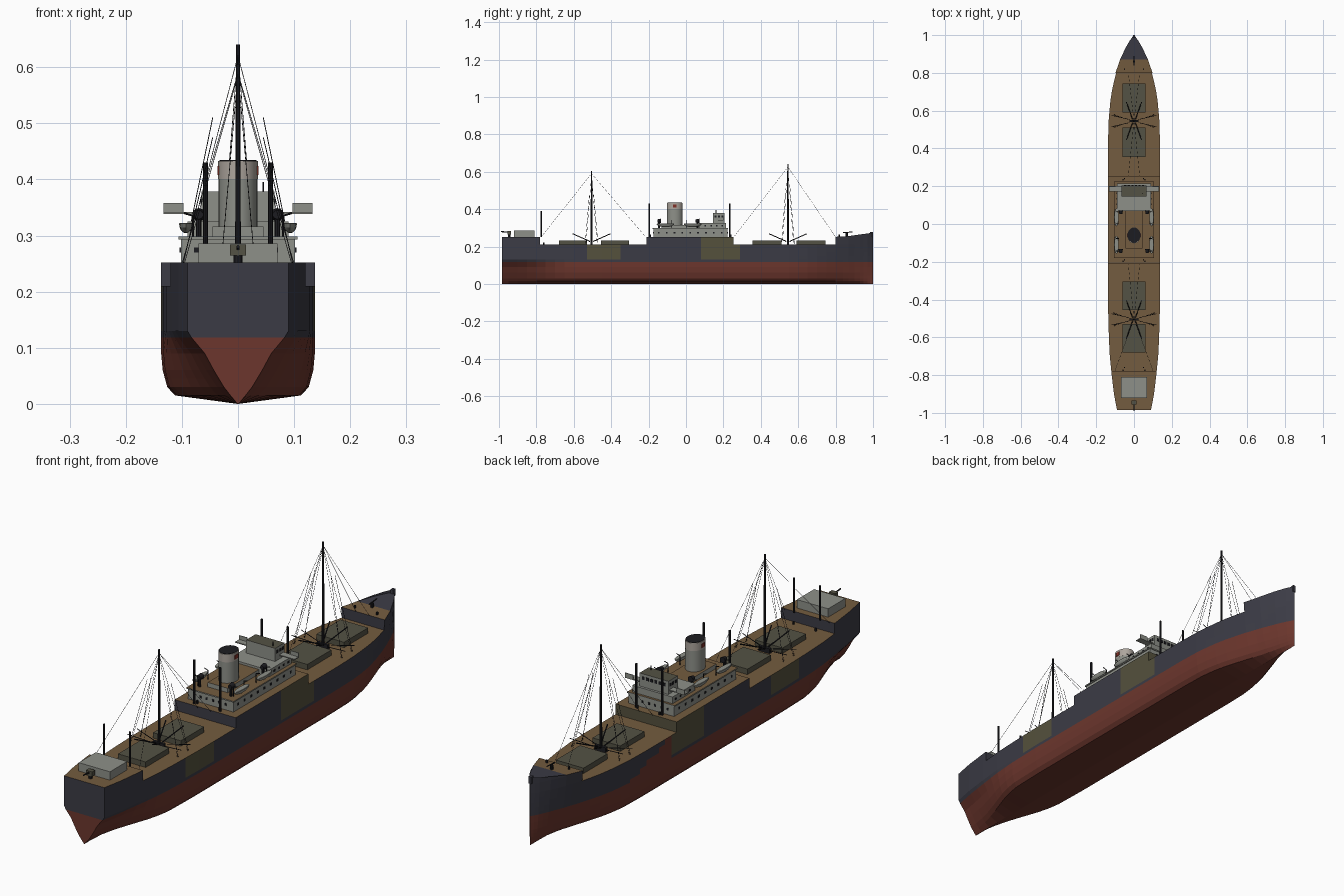
import bpy, bmesh, math
from mathutils import Vector

if "Cube" in bpy.data.objects:
    bpy.data.objects.remove(bpy.data.objects["Cube"])

COLOURS = {
    "slate": (.044, .044, .06), "red_lead": (.15, .037, .026), "deck_brown": (.175, .107, .05),
    "house_grey": (.27, .28, .25), "hatch_drab": (.088, .084, .058), "olive": (.09, .082, .046),
    "black": (.012, .012, .015), "funnel_cream": (.42, .38, .34), "signal_red": (.22, .03, .02),
}
MATS = {}
for n, c in COLOURS.items():
    MATS[n] = bpy.data.materials.new(n)
    MATS[n].diffuse_color = (*c, 1)


def finish(bm, name, *mats):
    bmesh.ops.recalc_face_normals(bm, faces=bm.faces)
    me = bpy.data.meshes.new(name)
    bm.to_mesh(me)
    bm.free()
    for m in mats:
        me.materials.append(MATS[m])
    ob = bpy.data.objects.new(name, me)
    bpy.context.collection.objects.link(ob)
    return ob


def box(name, x, y, z, mat, top=None):
    """Box from (min, max) ranges, with an optional colour for its top."""
    bm = bmesh.new()
    bmesh.ops.create_cube(bm, size=1)
    for v in bm.verts:
        v.co = [r[0] if c < 0 else r[1] for c, r in zip(v.co, (x, y, z))]
    bm.normal_update()
    for f in bm.faces:
        f.material_index = int(f.normal.z > .9)
    return finish(bm, name, mat, top or mat)


def rod(name, a, b, r, mat="black", sides=6, r2=None):
    a, b = Vector(a), Vector(b)
    bm = bmesh.new()
    bmesh.ops.create_cone(bm, cap_ends=True, segments=sides, radius1=r,
                          radius2=r if r2 is None else r2, depth=(b - a).length)
    bm.transform((b - a).to_track_quat('Z', 'Y').to_matrix().to_4x4())
    bmesh.ops.translate(bm, vec=(a + b) / 2, verts=bm.verts)
    for f in bm.faces:
        f.smooth = len(f.verts) == 4 and sides > 8
    return finish(bm, name, mat)


def interp(table, t):
    for (t0, v0), (t1, v1) in zip(table, table[1:]):
        if t <= t1:
            return v0 + (v1 - v0) * max(0, (t - t0) / (t1 - t0))
    return table[-1][1]


# Hull form: plan outline, and width ratio by height at stern, middle and bow
PLAN = [(-.985, .09), (-.9, .106), (-.8, .118), (-.7, .128), (-.6, .133), (-.45, .137), (.45, .137),
        (.55, .134), (.65, .126), (.72, .117), (.8, .098), (.87, .074), (.93, .046), (.97, .023), (1, .001)]
STERN = [(0, .01), (.015, .15), (.03, .28), (.06, .48), (.09, .66), (.115, .9), (.13, 1)]
MIDDLE = [(0, .01), (.015, .82), (.03, .92), (.06, .98), (.09, 1)]
BOW = [(0, .01), (.015, .28), (.03, .42), (.06, .58), (.12, .76), (.21, .94), (.25, 1)]
ROWS = [0, .015, .03, .045, .06, .09, .118, .13, .15, .17, .19, .21]
STATIONS = sorted({-.985, -.95, -.9, -.85, -.8, -.75, -.7, -.65, -.6, -.53, -.45, -.35, -.21, -.1, .08, .2, .29,
                   .33, .37, .41, .45, .49, .55, .6, .65, .7, .75, .8, .84, .87, .9, .93, .95, .97, .985, 1})


def half_width(y, z):
    end, t = (STERN, (y + .985) / .4) if y < 0 else (BOW, (1 - y) / .45)
    t = min(1, max(0, t))
    t = t * t * (3 - 2 * t)
    return interp(PLAN, y) * (interp(end, z) * (1 - t) + interp(MIDDLE, z) * t)


def loft(name, ys, rows, colour):
    """Closed hull section; rows(y) gives the heights, colour(centre, normal) the paint."""
    bm = bmesh.new()
    rings = []
    for y in ys:
        zs = rows(y)
        pts = [(half_width(y, z), y, z) for z in zs]
        rings.append([bm.verts.new(p) for p in pts] + [bm.verts.new((-x, y, z)) for x, y, z in reversed(pts)])
    n = len(rings[0])
    for a, b in zip(rings, rings[1:]):
        for i in range(n):
            bm.faces.new((a[i], a[(i + 1) % n], b[(i + 1) % n], b[i]))
    bm.faces.new(rings[0])
    bm.faces.new(rings[-1])
    if len(rows(0)) > 3:  # stern plate split at the waterline
        bmesh.ops.bisect_plane(bm, geom=bm.verts[:] + bm.edges[:] + bm.faces[:],
                               plane_co=(0, 0, .118), plane_no=(0, 0, 1))
    bmesh.ops.recalc_face_normals(bm, faces=bm.faces)
    paints = ["slate", "red_lead", "deck_brown", "olive"]
    for f in bm.faces:
        f.material_index = paints.index(colour(f.calc_center_median(), f.normal))
    return finish(bm, name, *paints)


def paint(c, n):
    if n.z > .9:
        return "deck_brown" if c.y < .87 else "slate"
    if c.z < .118:
        return "red_lead"
    if c.z > .13 and (-.53 < c.y < -.35 or .08 < c.y < .29):
        return "olive"
    # worn triangle of bottom paint on the port side
    if c.x < -.05 and .29 < c.y < .56 and c.z < .21 - (c.y - .29) * .33:
        return "red_lead"
    return "slate"


loft("hull", STATIONS, lambda y: ROWS, paint)
for name, y0, y1 in (("poop", -.985, -.78), ("bridge_deck", -.21, .255), ("forecastle", .8, 1)):
    ys = [y0] + [y for y in STATIONS if y0 < y < y1] + [y1]
    loft(name, ys, lambda y: [.21, .252 + max(0, y - .8) * .05], paint)
for s in (-1, 1):  # bow bulwark
    for a, b in ((.87, .93), (.93, .97), (.97, .998)):
        bm = bmesh.new()
        bm.faces.new([bm.verts.new((s * interp(PLAN, y), y, z)) for y, z in
                      ((a, .25), (b, .25), (b, .256 + (b - .87) * .14), (a, .256 + (a - .87) * .14))])
        finish(bm, "bow_bulwark", "slate")
box("stem_head", (-.006, .006), (.985, 1), (.25, .278), "slate")

# Cargo hatches
for y0, y1 in ((.59, .745), (.355, .51), (-.455, -.305), (-.68, -.53)):
    box("hatch", (-.062, .062), (y0, y1), (.205, .232), "hatch_drab")

# Midship houses and bridge
box("main_house", (-.102, .102), (-.175, .222), (.25, .296), "house_grey", "deck_brown")
box("boat_deck_edge", (-.106, .106), (-.18, .225), (.293, .298), "house_grey", "deck_brown")
box("engine_casing", (-.045, .045), (-.13, .07), (.296, .316), "house_grey", "deck_brown")
box("bridge_house", (-.09, .09), (.07, .215), (.296, .325), "house_grey")
box("wheelhouse", (-.065, .065), (.145, .205), (.32, .378), "house_grey", "hatch_drab")
box("bridge_wing", (-.133, .133), (.172, .2), (.338, .342), "house_grey")
for s in (-1, 1):
    box("wing_screen", (s * .115 - .018, s * .115 + .018), (.197, .2), (.34, .358), "house_grey")
    for i in range(9):
        y = -.15 + i * .042
        box("porthole", (s * .102 - .002, s * .102 + .002), (y, y + .009), (.27, .279), "black")
    for y in (.1, .13, .16, .19):
        box("bridge_port", (s * .09 - .002, s * .09 + .002), (y, y + .008), (.307, .315), "black")
    for y in (.153, .172, .19):
        box("wheelhouse_window", (s * .065 - .002, s * .065 + .002), (y, y + .01), (.355, .367), "black")
for i in range(6):
    x = -.052 + i * .0188
    box("front_window", (x, x + .011), (.203, .207), (.355, .367), "black")
    box("front_port", (x * 1.5, x * 1.5 + .008), (.22, .224), (.27, .279), "black")
    box("aft_port", (x * 1.5, x * 1.5 + .008), (-.177, -.173), (.27, .279), "black")
rod("signal_mast", (.045, .16, .37), (.045, .16, .395), .002)

# Funnel
rod("funnel", (0, 0, 0), (0, 0, .105), .035, "house_grey", 24).location = (0, -.06, .296)
rod("funnel_band", (0, 0, 0), (0, 0, .032), .0352, "funnel_cream", 24).location = (0, -.06, .401)
rod("funnel_mouth", (0, 0, 0), (0, 0, .002), .033, "black", 24).location = (0, -.06, .4325)
for n in ("funnel", "funnel_band", "funnel_mouth"):
    bpy.data.objects[n].scale = (1, 1.2, 1)
for s in (-1, 1):
    box("funnel_patch", (s * .0345 - .002, s * .0345 + .002), (-.07, -.05), (.408, .424), "signal_red")

# Lifeboats: flattened spheres cut at the gunwale, with davits
for s in (-1, 1):
    for y in (.035, -.11):
        bm = bmesh.new()
        bmesh.ops.create_uvsphere(bm, u_segments=12, v_segments=8, radius=1)
        for v in bm.verts:
            v.co = (v.co.x * .012 + s * .093, v.co.y * .048 + y, min(v.co.z, .1) * .017 + .321)
        finish(bm, "lifeboat", "house_grey")
        for d in (-.033, .033):
            rod("davit", (s * .08, y + d, .296), (s * .08, y + d, .335), .0018)
            rod("davit_arm", (s * .08, y + d, .335), (s * .096, y + d, .34), .0018)
    # Cowl ventilators
    for y in (-.145, .06):
        rod("vent_stalk", (s * .07, y, .296), (s * .07, y, .335), .005, sides=8)
        rod("vent_cowl", (s * .07, y - .008, .337), (s * .07, y + .012, .337), .008, sides=10, r2=.012)
    # King posts
    for y, z in ((-.775, .39), (-.197, .43), (.235, .43)):
        rod("king_post", (s * .058, y, .25), (s * .058, y, z), .0042, sides=8)

# Masts, derricks and rigging
for y, top, ends in ((.545, .64, (.255, .8)), (-.505, .605, (-.775, -.215))):
    rod("mast", (0, y, .205), (0, y, top), .0055, sides=8, r2=.0035)
    box("mast_table", (-.025, .025), (y - .006, y + .006), (.21, .23), "black")
    for s in (-1, 1):
        for e, ye in zip((-1, 1), ends):
            rod("derrick", (s * .008, y + e * .01, .228), (s * .04, y + e * .1, .268), .0024)
            rod("side_boom", (s * .03, y + e * .01, .225), (s * .12, y + e * .03, .24), .0015)
            rod("shroud", (0, y, top - .02), (s * .107, y + e * .03, .21), .0007, sides=3)
            rod("backstay", (s * .045, y + e * .012, top - .13), (s * .107, y + e * .035, .21), .0009, sides=3)
            rod("stay", (0, y, top - .015), (s * (.1 if ye < -.7 else .03), ye, .25), .0007, sides=3)

# Poop house and guns
box("poop_house", (-.07, .07), (-.92, -.81), (.25, .286), "house_grey")
rod("stern_gun_base", (0, -.945, .25), (0, -.945, .27), .008, sides=8)
box("stern_gun", (-.014, .014), (-.955, -.935), (.264, .284), "hatch_drab")
rod("stern_gun_barrel", (0, -.94, .276), (0, -.99, .28), .003)
rod("bow_gun_base", (0, .86, .25), (0, .86, .272), .006, sides=8)
rod("bow_gun_barrel", (0, .84, .274), (0, .89, .278), .0025)

# Deck bollards
for y, z in ((-.76, .21), (.24, .252), (-.19, .252), (.82, .252)):
    for s in (-1, 1):
        rod("bollard", (s * .05, y, z), (s * .05, y, z + .012), .004)

for m in bpy.data.materials:
    if m.users and not m.is_grease_pencil:
        m.use_nodes = True
        m.node_tree.nodes["Principled BSDF"].inputs["Base Color"].default_value = m.diffuse_color
